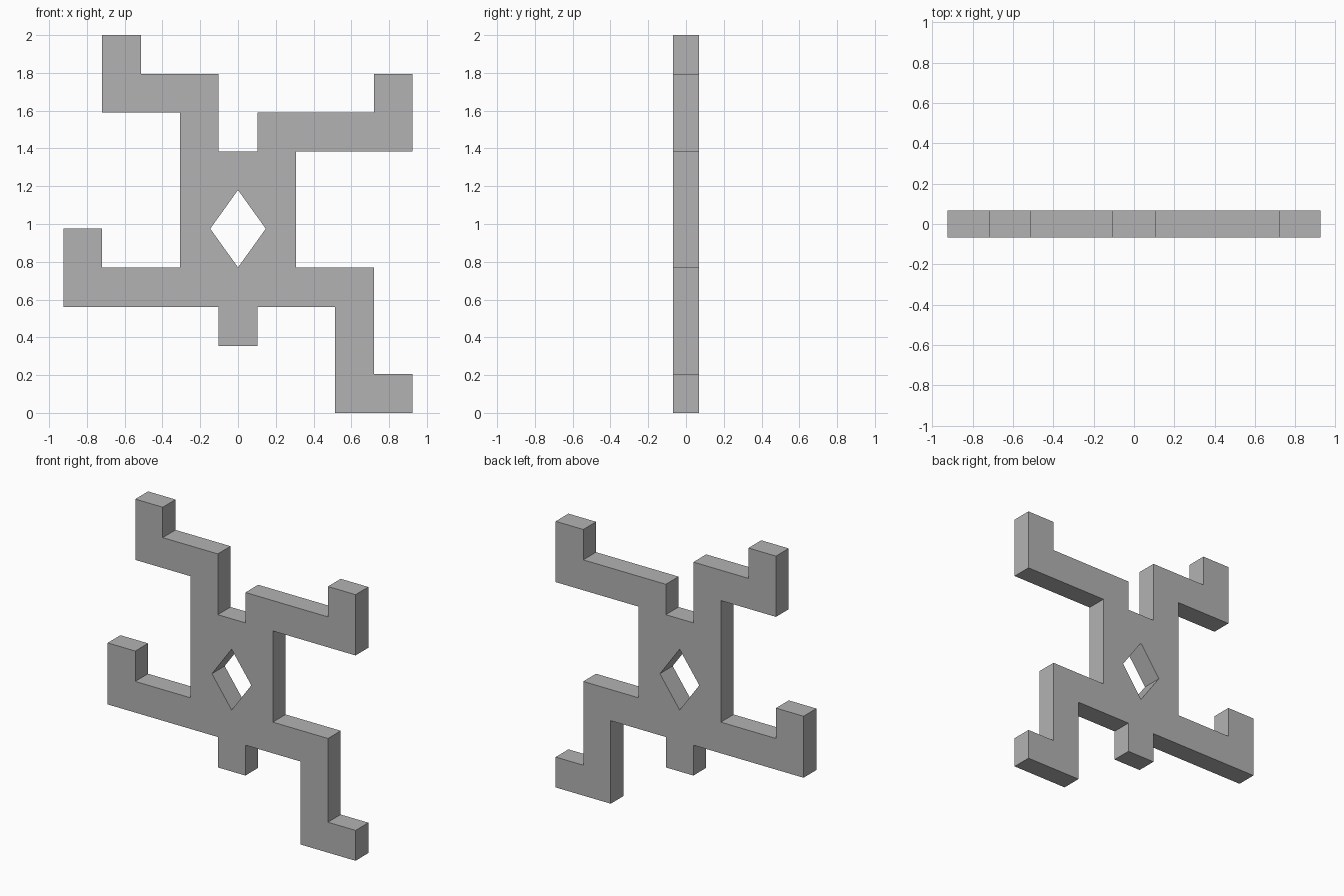
import bpy
from math import radians
from mathutils import Matrix

cube = bpy.data.objects.get("Cube")
if cube:
    bpy.data.objects.remove(cube, do_unlink=True)

HALF_DEPTH = 0.068

# Grey material
grey = bpy.data.materials.new("plain_grey")
grey.use_nodes = True
colour = (0.45, 0.45, 0.45, 1)
grey.diffuse_color = colour
grey.node_tree.nodes["Principled BSDF"].inputs["Base Color"].default_value = colour

# Each limb is listed in order around the figure, as (x, z) corners
tail = [(-0.103, 0.56), (-0.103, 0.355), (0.103, 0.355), (0.103, 0.56)]
left_leg = [(0.514, 0.56), (0.514, 0), (0.925, 0), (0.925, 0.205),
            (0.719, 0.205), (0.719, 0.77), (0.308, 0.77)]
left_arm = [(0.308, 1.385), (0.925, 1.385), (0.925, 1.795), (0.719, 1.795),
            (0.719, 1.59), (0.103, 1.59), (0.103, 1.385)]
right_arm = [(-0.103, 1.385), (-0.103, 1.795), (-0.514, 1.795), (-0.514, 2),
             (-0.719, 2), (-0.719, 1.59), (-0.308, 1.59)]
right_leg = [(-0.308, 0.77), (-0.719, 0.77), (-0.719, 0.975),
             (-0.925, 0.975), (-0.925, 0.56)]
outline = tail + left_leg + left_arm + right_arm + right_leg
diamond = [(0, 0.77), (0.147, 0.975), (0, 1.18), (-0.147, 0.975)]

# Filled flat profile with the diamond opening, thickened evenly both ways
profile = bpy.data.curves.new("figure_profile", "CURVE")
profile.dimensions = "2D"
profile.fill_mode = "BOTH"
profile.extrude = HALF_DEPTH


def add_loop(corners):
    spline = profile.splines.new("POLY")
    spline.points.add(len(corners) - 1)
    for point, (x, z) in zip(spline.points, corners):
        point.co = (x, z, 0, 1)
    spline.use_cyclic_u = True


add_loop(outline)
add_loop(diamond)

# Turn the profile into a standing flat-shaded mesh
helper = bpy.data.objects.new("profile_helper", profile)
bpy.context.collection.objects.link(helper)
bpy.context.view_layer.update()
evaluated = helper.evaluated_get(bpy.context.evaluated_depsgraph_get())
mesh = bpy.data.meshes.new_from_object(evaluated)
bpy.data.objects.remove(helper, do_unlink=True)
mesh.transform(Matrix.Rotation(radians(90), 4, "X"))
mesh.materials.clear()
mesh.materials.append(grey)
for face in mesh.polygons:
    face.use_smooth = False
    face.material_index = 0

figure = bpy.data.objects.new("branching_figure", mesh)
bpy.context.collection.objects.link(figure)
